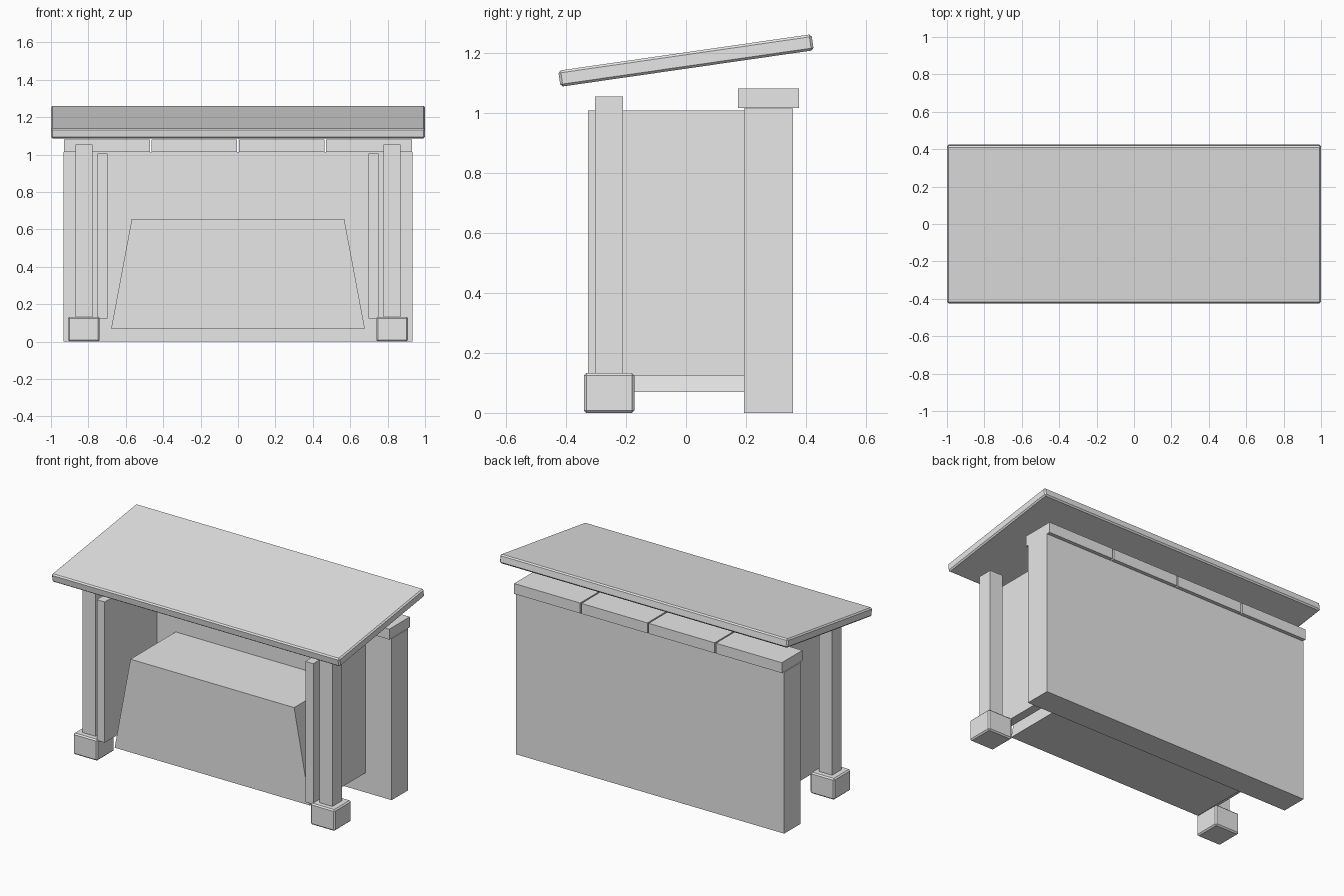
import bpy
import bmesh
import math

cube = bpy.data.objects.get("Cube")
if cube:
    bpy.data.objects.remove(cube, do_unlink=True)

grey = bpy.data.materials.new("plain_grey")
grey.use_nodes = True
grey.diffuse_color = (0.8, 0.8, 0.8, 1)
grey.node_tree.nodes["Principled BSDF"].inputs["Base Color"].default_value = (0.8, 0.8, 0.8, 1)


def box(name, x, y, z, bevel=0.0, tilt=0.0, top_scale=1.0):
    """Box from (min, max) spans; top_scale narrows its top along x."""
    spans = (x, y, z)
    size = [b - a for a, b in spans]
    bm = bmesh.new()
    bmesh.ops.create_cube(bm, size=1)
    for v in bm.verts:
        if v.co.z > 0:
            v.co.x *= top_scale
        for i in range(3):
            v.co[i] *= size[i]
    mesh = bpy.data.meshes.new(name)
    bm.to_mesh(mesh)
    bm.free()
    mesh.materials.append(grey)
    obj = bpy.data.objects.new(name, mesh)
    obj.location = [(a + b) / 2 for a, b in spans]
    obj.rotation_euler.x = tilt
    bpy.context.collection.objects.link(obj)
    if bevel:
        mod = obj.modifiers.new("edge_bevel", "BEVEL")
        mod.width = bevel
        mod.segments = 1
    return obj


# Back wall and the row of cap slabs along its top
box("back_wall", (-0.932, 0.932), (0.193, 0.357), (0, 1.013))
cap_pitch = 0.467
for i in range(4):
    centre = (i - 1.5) * cap_pitch
    box(f"wall_cap_{i + 1}", (centre - 0.229, centre + 0.229), (0.173, 0.377), (1.015, 1.08))

# Mirrored side panels, posts and feet
for side, s in (("left", 1), ("right", -1)):
    def span(a, b):
        return tuple(sorted((a * s, b * s)))
    box(f"{side}_side_panel", span(0.697, 0.752), (-0.327, 0.193), (0.124, 1.007))
    box(f"{side}_post", span(0.777, 0.868), (-0.303, -0.21), (0.12, 1.053))
    box(f"{side}_foot", span(0.74, 0.908), (-0.34, -0.172), (0, 0.133), bevel=0.008)

# Tapered block between the panels
box("tapered_block", (-0.678, 0.678), (-0.255, 0.195), (0.07, 0.655), top_scale=0.838)

# Sloping roof slab
box("roof_slab", (-1, 1), (-0.426, 0.426), (1.1465, 1.2005),
    bevel=0.008, tilt=math.radians(8.2))
